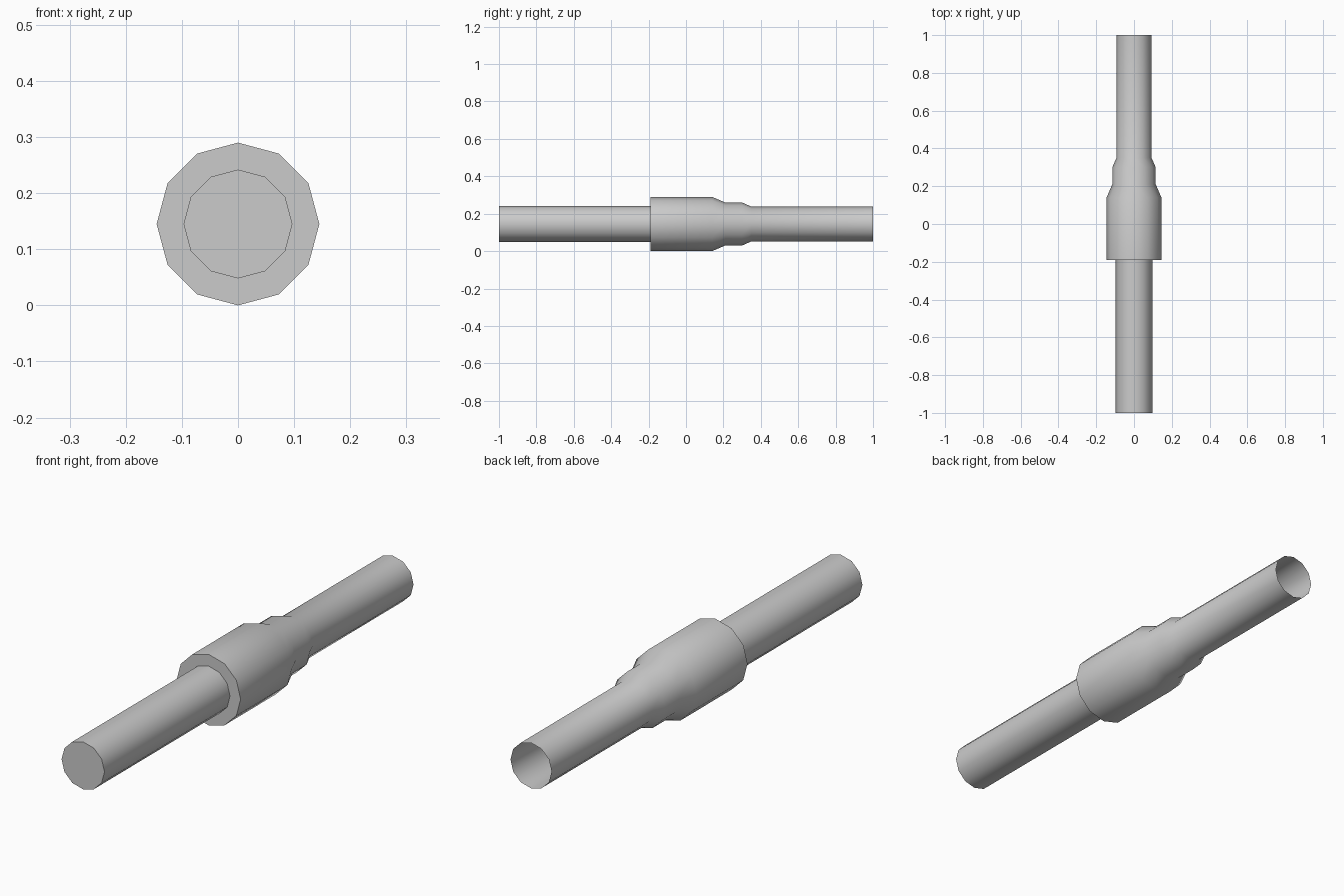
import bpy, bmesh
from math import sin, cos, pi

if "Cube" in bpy.data.objects:
    bpy.data.objects.remove(bpy.data.objects["Cube"])

SIDES = 12
AXIS_Z = 0.145


def lathe(name, profile, cap_front=False):
    """Revolve (y, radius) points around the long y axis."""
    bm = bmesh.new()
    rings = []
    for y, r in profile:
        rings.append([bm.verts.new((r * cos(2 * pi * i / SIDES), y,
                                    AXIS_Z + r * sin(2 * pi * i / SIDES)))
                      for i in range(SIDES)])
    for a, b in zip(rings, rings[1:]):
        for i in range(SIDES):
            j = (i + 1) % SIDES
            bm.faces.new((a[i], b[i], b[j], a[j]))
    if cap_front:
        bm.faces.new(rings[0])
    for f in bm.faces:
        # point every face away from the axis, end faces toward the front
        n = f.normal_update() or f.normal
        c = f.calc_center_median()
        if n.x * c.x + n.z * (c.z - AXIS_Z) < -1e-6 or n.y > 0.99:
            f.normal_flip()
    mesh = bpy.data.meshes.new(name)
    bm.to_mesh(mesh)
    bm.free()
    ob = bpy.data.objects.new(name, mesh)
    bpy.context.collection.objects.link(ob)
    bpy.ops.object.select_all(action='DESELECT')
    ob.select_set(True)
    bpy.context.view_layer.objects.active = ob
    bpy.ops.object.shade_smooth_by_angle(angle=0.7)
    return ob


# front tube with a closed end
lathe("front_tube", [(-1, 0.097), (-0.19, 0.097)], cap_front=True)

# flat shoulder, thick sleeve, stepped collar and open rear tube
lathe("sleeve_and_rear_tube", [
    (-0.19, 0.097), (-0.19, 0.145), (0.14, 0.145), (0.21, 0.115),
    (0.30, 0.115), (0.35, 0.093), (1, 0.093)])
